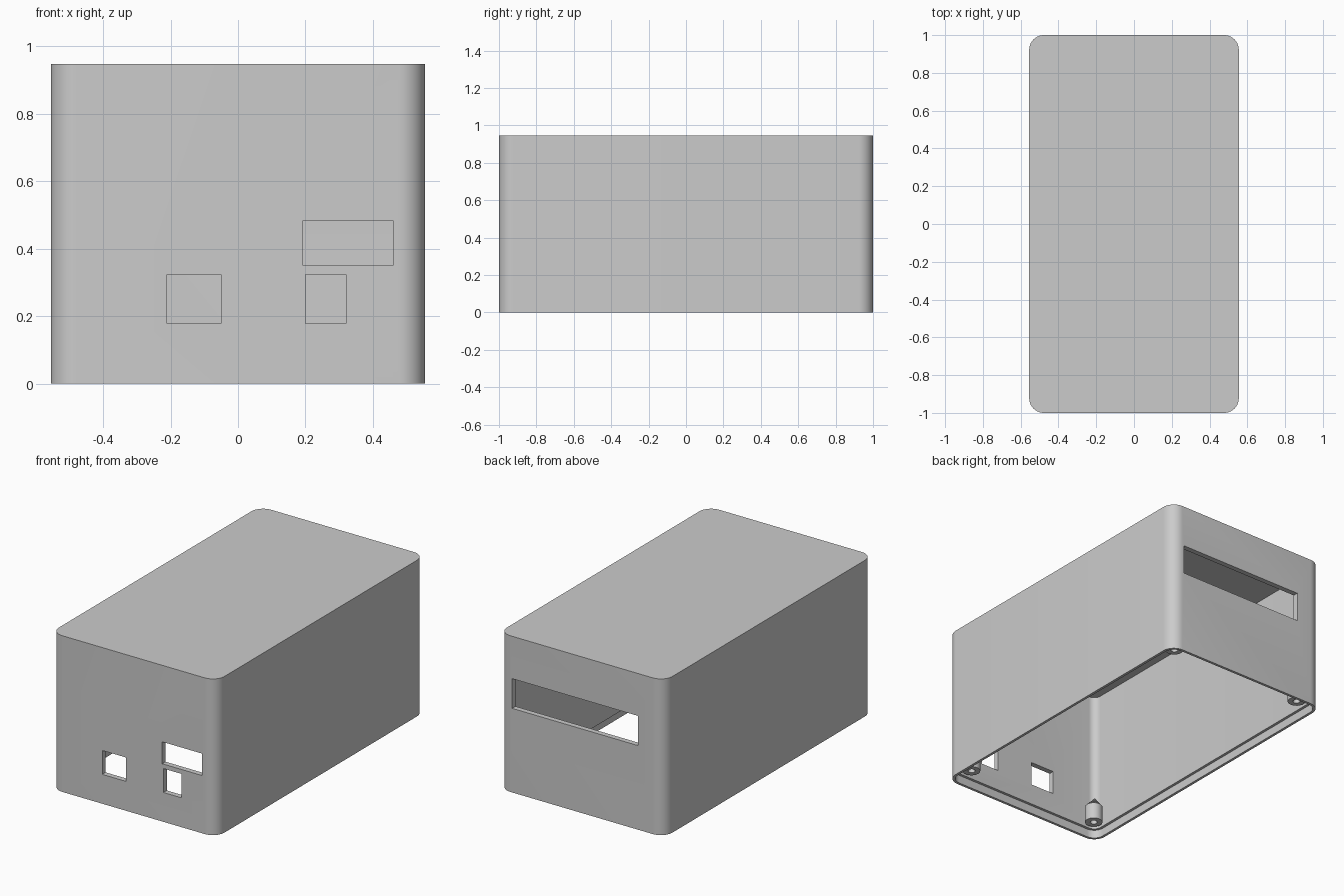
import bpy, bmesh, math
from mathutils import Vector

cube = bpy.data.objects.get("Cube")
if cube:
    bpy.data.objects.remove(cube, do_unlink=True)

HX, HY, H = 0.555, 1.0, 0.947       # outer half width, half length, height
RADIUS, WALL, LIP, LIP_H = 0.078, 0.032, 0.016, 0.05

grey = bpy.data.materials.new("light grey plastic")
grey.use_nodes = True
colour = (0.6, 0.6, 0.6, 1)
grey.diffuse_color = colour
grey.node_tree.nodes["Principled BSDF"].inputs["Base Color"].default_value = colour


def make_object(name, bm):
    bmesh.ops.recalc_face_normals(bm, faces=bm.faces[:])
    mesh = bpy.data.meshes.new(name)
    bm.to_mesh(mesh)
    bm.free()
    mesh.materials.append(grey)
    obj = bpy.data.objects.new(name, mesh)
    bpy.context.collection.objects.link(obj)
    return obj


def select_only(obj):
    bpy.ops.object.select_all(action='DESELECT')
    obj.select_set(True)
    bpy.context.view_layer.objects.active = obj


def rounded_ring(bm, inset, z, steps=10):
    """Rounded rectangle of vertices, inset from the outer outline."""
    r = RADIUS - inset
    ring = []
    for i, (sx, sy) in enumerate(((1, 1), (-1, 1), (-1, -1), (1, -1))):
        for k in range(steps + 1):
            a = math.pi / 2 * (i + k / steps)
            ring.append(bm.verts.new((sx * (HX - RADIUS) + r * math.cos(a),
                                      sy * (HY - RADIUS) + r * math.sin(a), z)))
    return ring


def bridge(bm, a, b):
    for i in range(len(a)):
        j = (i + 1) % len(a)
        bm.faces.new((a[i], a[j], b[j], b[i]))


# Hollow cover, open below, with a stepped lip inside the lower rim
bm = bmesh.new()
rings = [rounded_ring(bm, inset, z) for inset, z in (
    (0, H), (0, 0), (LIP, 0), (LIP, LIP_H), (WALL, LIP_H), (WALL, H - WALL))]
for a, b in zip(rings, rings[1:]):
    bridge(bm, a, b)
bm.faces.new(rings[0])
bm.faces.new(rings[-1])
cover = make_object("cover", bm)

# Port openings in the front wall and the wide slot in the back wall
openings = {
    "square_port": (-0.21, -0.05, 0.178, 0.323, -HY),
    "small_port": (0.2, 0.32, 0.178, 0.323, -HY),
    "wide_port": (0.192, 0.46, 0.35, 0.483, -HY),
    "back_slot": (-0.378, 0.466, 0.51, 0.69, HY),
}
for name, (x0, x1, z0, z1, y) in openings.items():
    bm = bmesh.new()
    bmesh.ops.create_cube(bm, size=1)
    for v in bm.verts:
        v.co = Vector(((x0 + x1) / 2 + v.co.x * (x1 - x0), y + v.co.y * 0.2,
                       (z0 + z1) / 2 + v.co.z * (z1 - z0)))
    cutter = make_object(name + "_cutter", bm)
    cutter.hide_render = True
    cut = cover.modifiers.new(name, 'BOOLEAN')
    cut.operation, cut.solver, cut.object = 'DIFFERENCE', 'EXACT', cutter
    select_only(cover)
    bpy.ops.object.modifier_apply(modifier=name)
    bpy.data.objects.remove(cutter, do_unlink=True)
select_only(cover)
bpy.ops.object.shade_smooth_by_angle(angle=math.radians(30))


# Screw bosses: drilled cylinders whose tops taper into the corners
def screw_boss(name, sx, sy, sides=24):
    bm = bmesh.new()
    cx, cy = sx * (HX - 0.1), sy * (HY - 0.1)
    z0, z1, apex_z = LIP_H, 0.15, 0.25

    def circle(r, z):
        return [bm.verts.new((cx + r * math.cos(math.tau * k / sides),
                              cy + r * math.sin(math.tau * k / sides), z))
                for k in range(sides)]

    top, base, mouth, depth = (circle(0.05, z1), circle(0.05, z0),
                               circle(0.02, z0), circle(0.02, z1 - 0.02))
    for a, b in ((top, base), (base, mouth), (mouth, depth)):
        bridge(bm, a, b)
    bm.faces.new(depth)
    corner = WALL + (RADIUS - WALL) * (1 - math.sqrt(0.5))
    apex = bm.verts.new((sx * (HX - corner), sy * (HY - corner), apex_z))
    for k in range(sides):
        bm.faces.new((top[k], top[(k + 1) % sides], apex))
    boss = make_object(name, bm)
    select_only(boss)
    bpy.ops.object.shade_smooth_by_angle(angle=math.radians(30))


for end, sy in (("front", -1), ("back", 1)):
    for side, sx in (("left", 1), ("right", -1)):
        screw_boss(f"{end}_{side}_screw_boss", sx, sy)
